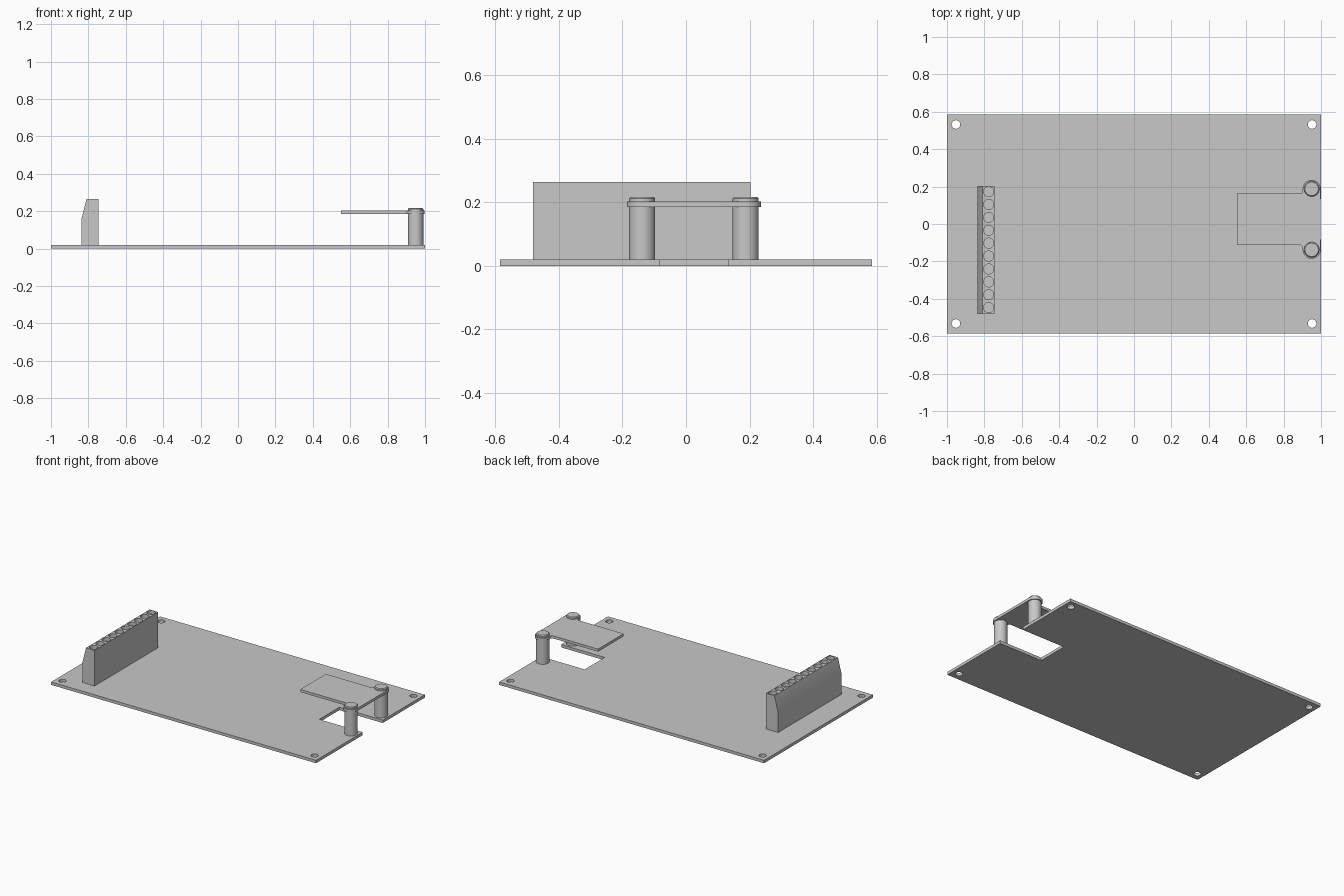
import bpy, bmesh, math
from mathutils import Matrix

if "Cube" in bpy.data.objects:
    bpy.data.objects.remove(bpy.data.objects["Cube"])

grey = bpy.data.materials.new("light_grey")
grey.diffuse_color = (0.58, 0.58, 0.58, 1)
grey.use_nodes = True
grey.node_tree.nodes["Principled BSDF"].inputs["Base Color"].default_value = grey.diffuse_color

MID_Y = 0.025                       # centre line of notch, bridge and posts
POST_X, POST_DY = 0.95, 0.163


def finish(name, bm):
    bmesh.ops.recalc_face_normals(bm, faces=bm.faces)
    mesh = bpy.data.meshes.new(name)
    bm.to_mesh(mesh)
    bm.free()
    mesh.materials.append(grey)
    ob = bpy.data.objects.new(name, mesh)
    bpy.context.collection.objects.link(ob)
    return ob


def activate(ob):
    bpy.ops.object.select_all(action='DESELECT')
    ob.select_set(True)
    bpy.context.view_layer.objects.active = ob


def smooth(ob):
    activate(ob)
    bpy.ops.object.shade_smooth_by_angle(angle=math.radians(30))


def prism(name, points, depth):
    """Extrude a closed 3D outline along a vector."""
    bm = bmesh.new()
    face = bm.faces.new([bm.verts.new(p) for p in points])
    ext = bmesh.ops.extrude_face_region(bm, geom=[face])
    bmesh.ops.translate(bm, vec=depth, verts=[
        v for v in ext["geom"] if isinstance(v, bmesh.types.BMVert)])
    return finish(name, bm)


def drill(ob, centres, radius, z0, z1):
    """Cut round vertical holes."""
    bm = bmesh.new()
    for x, y in centres:
        bmesh.ops.create_cone(bm, cap_ends=True, segments=32, radius1=radius,
                              radius2=radius, depth=z1 - z0,
                              matrix=Matrix.Translation((x, y, (z0 + z1) / 2)))
    cutter = finish("hole_cutter", bm)
    cutter.hide_render = True
    mod = ob.modifiers.new("holes", 'BOOLEAN')
    mod.operation, mod.solver, mod.object = 'DIFFERENCE', 'EXACT', cutter
    activate(ob)
    bpy.ops.object.modifier_apply(modifier=mod.name)
    bpy.data.objects.remove(cutter)
    smooth(ob)


# Base board with an edge notch and four mounting holes
n0, n1 = MID_Y - 0.108, MID_Y + 0.108
outline = [(-1, -0.586), (1, -0.586), (1, n0), (0.672, n0),
           (0.672, n1), (1, n1), (1, 0.586), (-1, 0.586)]
board = prism("base_board", [(x, y, 0) for x, y in outline], (0, 0, 0.02))
drill(board, [(x, y) for x in (-0.952, 0.952) for y in (-0.532, 0.532)],
      0.023, -0.05, 0.07)

# Terminal block with a sloped back and a row of round wells
profile = [(-0.838, 0.02), (-0.746, 0.02), (-0.746, 0.264),
           (-0.81, 0.264), (-0.838, 0.155)]
block = prism("terminal_block", [(x, -0.482, z) for x, z in profile], (0, 0.685, 0))
drill(block, [(-0.777, -0.447 + 0.0689 * i) for i in range(10)], 0.027, 0.24, 0.30)

# Raised bridge plate: tongue, small fillets, rounded ears (half, then mirrored)
R = 0.048
half = [(0.55, -0.138), (0.888, -0.138)]
for i in range(1, 5):               # inner fillet
    a = math.radians(90 - 90 * i / 5)
    half.append((0.888 + 0.014 * math.cos(a), -0.152 + 0.014 * math.sin(a)))
for i in range(25):                 # ear round the post
    a = math.radians(180 + 180 * i / 24)
    half.append((POST_X + R * math.cos(a), -POST_DY + R * math.sin(a)))
outline = half + [(x, -y) for x, y in reversed(half)]
plate = prism("bridge_plate", [(x, y + MID_Y, 0.185) for x, y in outline], (0, 0, 0.018))
smooth(plate)

# Two posts with chamfered tops, passing through the plate ears
for side, label in ((-1, "front"), (1, "back")):
    bm = bmesh.new()
    bmesh.ops.create_cone(bm, cap_ends=True, segments=40, radius1=0.041,
                          radius2=0.041, depth=0.197, matrix=Matrix.Translation(
                              (POST_X, MID_Y + side * POST_DY, 0.1185)))
    rim = [e for e in bm.edges if all(v.co.z > 0.2 for v in e.verts)]
    bmesh.ops.bevel(bm, geom=rim, offset=0.005, segments=1, affect='EDGES')
    smooth(finish(label + "_post", bm))
